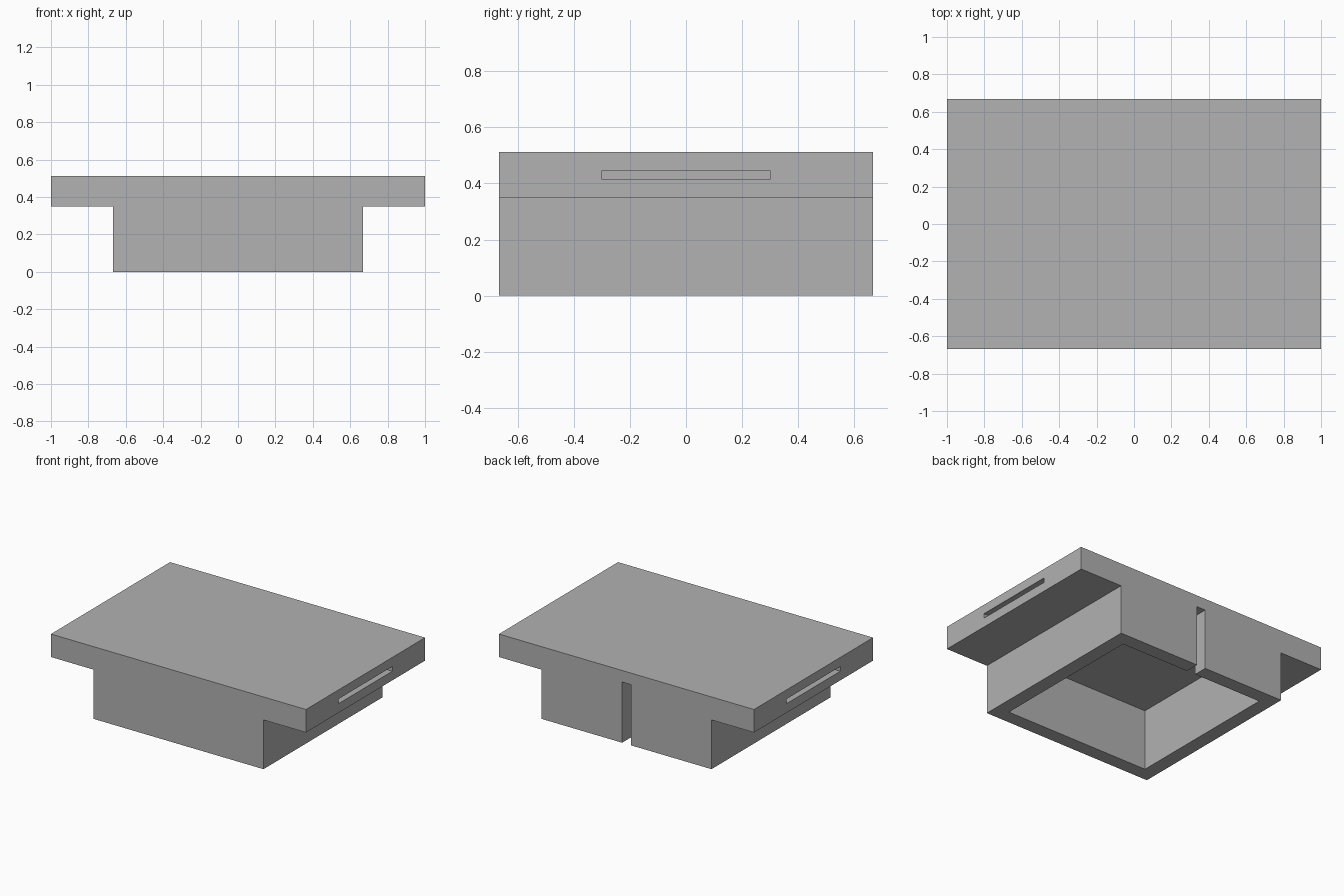
import bpy
import bmesh

default = bpy.data.objects.get("Cube")
if default:
    bpy.data.objects.remove(default, do_unlink=True)

# Main dimensions
TOP, STEP, CEILING = 0.512, 0.349, 0.43
HALF_TOP, HALF_BASE, WALL = 1.0, 0.667, 0.1
SLOT_DEPTH = 0.1

grey = bpy.data.materials.new("plain grey")
grey.use_nodes = True
colour = (0.445, 0.445, 0.445, 1)
grey.diffuse_color = colour
grey.node_tree.nodes["Principled BSDF"].inputs["Base Color"].default_value = colour


def add_object(name, bm):
    bmesh.ops.recalc_face_normals(bm, faces=bm.faces)
    mesh = bpy.data.meshes.new(name)
    bm.to_mesh(mesh)
    bm.free()
    mesh.materials.append(grey)
    obj = bpy.data.objects.new(name, mesh)
    bpy.context.collection.objects.link(obj)
    return obj


def box(name, low, high):
    bm = bmesh.new()
    bmesh.ops.create_cube(bm, size=1)
    for v in bm.verts:
        v.co = [lo if c < 0 else hi for c, lo, hi in zip(v.co, low, high)]
    return add_object(name, bm)


# Body: T-shaped profile extruded from front to back
right_half = [(HALF_BASE, 0), (HALF_BASE, STEP), (HALF_TOP, STEP), (HALF_TOP, TOP)]
profile = right_half + [(-x, z) for x, z in reversed(right_half)]
bm = bmesh.new()
face = bm.faces.new([bm.verts.new((x, -HALF_BASE, z)) for x, z in profile])
extruded = bmesh.ops.extrude_face_region(bm, geom=[face])["geom"]
moved = [g for g in extruded if isinstance(g, bmesh.types.BMVert)]
bmesh.ops.translate(bm, verts=moved, vec=(0, 2 * HALF_BASE, 0))
body = add_object("table_body", bm)

# Cutters: hollow underside, back notch, and a slot in each end
inner = HALF_BASE - WALL
cutters = [
    box("cavity_cutter", (-inner, -inner, -0.1), (inner, inner, CEILING)),
    box("back_notch_cutter", (-0.034, inner - 0.1, -0.1), (0.034, HALF_BASE + 0.1, CEILING)),
]
for side, name in ((1, "left_slot_cutter"), (-1, "right_slot_cutter")):
    ends = sorted((side * (HALF_TOP - SLOT_DEPTH), side * (HALF_TOP + 0.1)))
    cutters.append(box(name, (ends[0], -0.3, 0.414), (ends[1], 0.3, 0.447)))

for cutter in cutters:
    cutter.hide_render = True
    cutter.hide_viewport = True
    cutter.display_type = 'WIRE'
    cut = body.modifiers.new(cutter.name, 'BOOLEAN')
    cut.operation = 'DIFFERENCE'
    cut.solver = 'EXACT'
    cut.object = cutter
